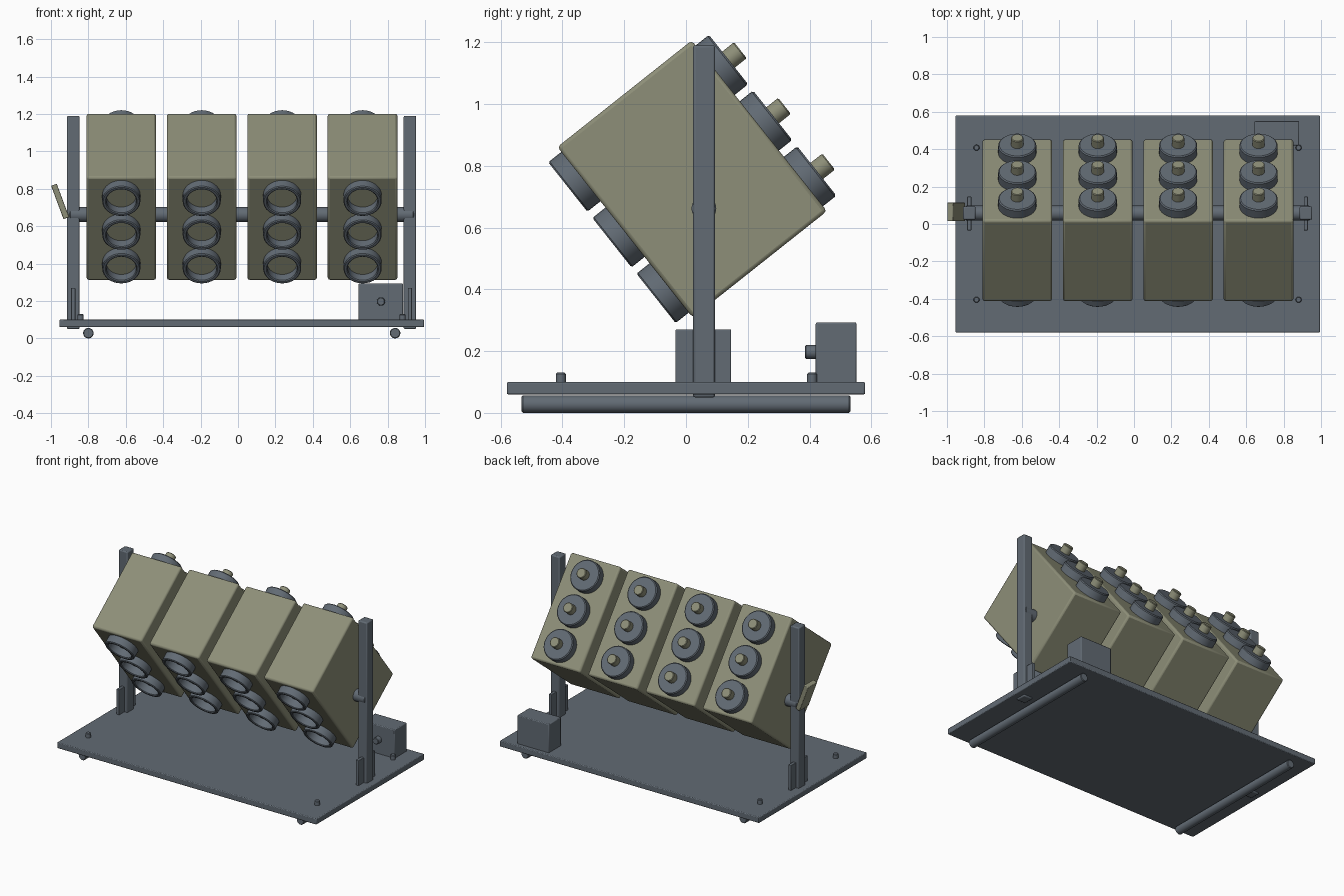
import bpy, bmesh, math
from mathutils import Matrix, Vector

if "Cube" in bpy.data.objects:
    bpy.data.objects.remove(bpy.data.objects["Cube"])


def material(name, rgb):
    m = bpy.data.materials.new(name)
    m.diffuse_color = (*rgb, 1)
    m.use_nodes = True
    m.node_tree.nodes["Principled BSDF"].inputs["Base Color"].default_value = m.diffuse_color
    return m


OLIVE = material("olive paint", (0.27, 0.275, 0.19))
STEEL = material("blue grey steel", (0.122, 0.147, 0.175))


def finish(name, bm, mat, matrix, bevel=0.0):
    mesh = bpy.data.meshes.new(name)
    bmesh.ops.recalc_face_normals(bm, faces=bm.faces)
    bm.to_mesh(mesh)
    bm.free()
    ob = bpy.data.objects.new(name, mesh)
    bpy.context.collection.objects.link(ob)
    mesh.materials.append(mat)
    ob.matrix_world = matrix
    if bevel:
        b = ob.modifiers.new("edge", 'BEVEL')
        b.width, b.segments = bevel, 2
        b.limit_method, b.angle_limit = 'ANGLE', math.radians(40)
    bpy.ops.object.select_all(action='DESELECT')
    ob.select_set(True)
    bpy.context.view_layer.objects.active = ob
    bpy.ops.object.shade_smooth_by_angle(angle=math.radians(35))
    return ob


def box(name, mat, size, matrix, bevel=0.005):
    bm = bmesh.new()
    bmesh.ops.create_cube(bm, size=1)
    bmesh.ops.scale(bm, vec=size, verts=bm.verts)
    return finish(name, bm, mat, matrix, bevel)


def lathe(name, mat, profile, matrix, closed=False, segments=32):
    """Spin (radius, height) points around local z."""
    bm = bmesh.new()
    vs = [bm.verts.new((r, 0, h)) for r, h in profile]
    pairs = list(zip(vs, vs[1:])) + ([(vs[-1], vs[0])] if closed else [])
    es = [bm.edges.new(p) for p in pairs]
    bmesh.ops.spin(bm, geom=vs + es, axis=(0, 0, 1), cent=(0, 0, 0),
                   angle=2 * math.pi, steps=segments)
    bmesh.ops.remove_doubles(bm, verts=bm.verts, dist=1e-5)
    return finish(name, bm, mat, matrix)


def cylinder(name, mat, r, h0, h1, matrix, c=0.004):
    return lathe(name, mat, [(0, h0), (r - c, h0), (r, h0 + c), (r, h1 - c),
                             (r - c, h1), (0, h1)], matrix)


T = Matrix.Translation
at = lambda x, y, z: T(Vector((x, y, z)))
TO_X = Matrix.Rotation(math.pi / 2, 4, 'Y')     # local z -> +x
TO_BACK = Matrix.Rotation(-math.pi / 2, 4, 'X')  # local z -> +y
TO_FRONT = Matrix.Rotation(math.pi / 2, 4, 'X')  # local z -> -y

# Base plate with two round skids
box("base_plate", STEEL, (1.95, 1.16, 0.04), at(0.02, 0, 0.08))
for x in (-0.80, 0.84):
    cylinder("skid", STEEL, 0.028, -0.532, 0.532, at(x, 0, 0.028) @ TO_BACK)

# Corner pegs
for x in (-0.842, 0.88):
    for y in (-0.405, 0.408):
        cylinder("peg", STEEL, 0.016, 0.09, 0.13, at(x, y, 0))

# Upright posts with foot gussets, and the pivot rod
for x in (-0.881, 0.919):
    box("post", STEEL, (0.067, 0.071, 1.14), at(x, 0.0585, 0.62), 0.007)
    box("foot_gusset", STEEL, (0.022, 0.18, 0.18), at(x, 0.056, 0.18), 0.003)
cylinder("pivot_rod", STEEL, 0.04, -0.90, 0.94, at(0, 0.058, 0.662) @ TO_X)

# Tilt lever
box("lever", OLIVE, (0.032, 0.10, 0.19),
    at(-0.951, 0.065, 0.732) @ Matrix.Rotation(math.radians(-20.4), 4, 'Y'), 0.004)

# Control box with knob
box("control_box", STEEL, (0.238, 0.132, 0.198), at(0.764, 0.486, 0.194))
cylinder("control_knob", STEEL, 0.022, 0, 0.045, at(0.764, 0.43, 0.197) @ TO_FRONT)

# Four tilted launcher boxes, each with three muzzle rings and three rear caps
TILT = Matrix.Rotation(math.radians(38.4), 4, 'X')
DEPTH, HEIGHT = 0.555, 0.705
for i in range(4):
    frame = at(-0.624 + 0.43 * i, 0.02, 0.757) @ TILT
    box("launcher_box", OLIVE, (0.373, DEPTH, HEIGHT), frame, 0.012)
    for k in (-1, 0, 1):
        front = frame @ at(0, -DEPTH / 2, 0.23 * k) @ TO_FRONT
        lathe("muzzle_ring", STEEL,
              [(0.08, -0.01), (0.102, -0.01), (0.102, 0.049), (0.097, 0.054),
               (0.085, 0.054), (0.08, 0.049)], front, closed=True)
        back = frame @ at(0, DEPTH / 2, 0.23 * k) @ TO_BACK
        cylinder("rear_cap", STEEL, 0.102, -0.01, 0.055, back, 0.006)
        cylinder("cap_knob", OLIVE, 0.033, 0.04, 0.104, back)
